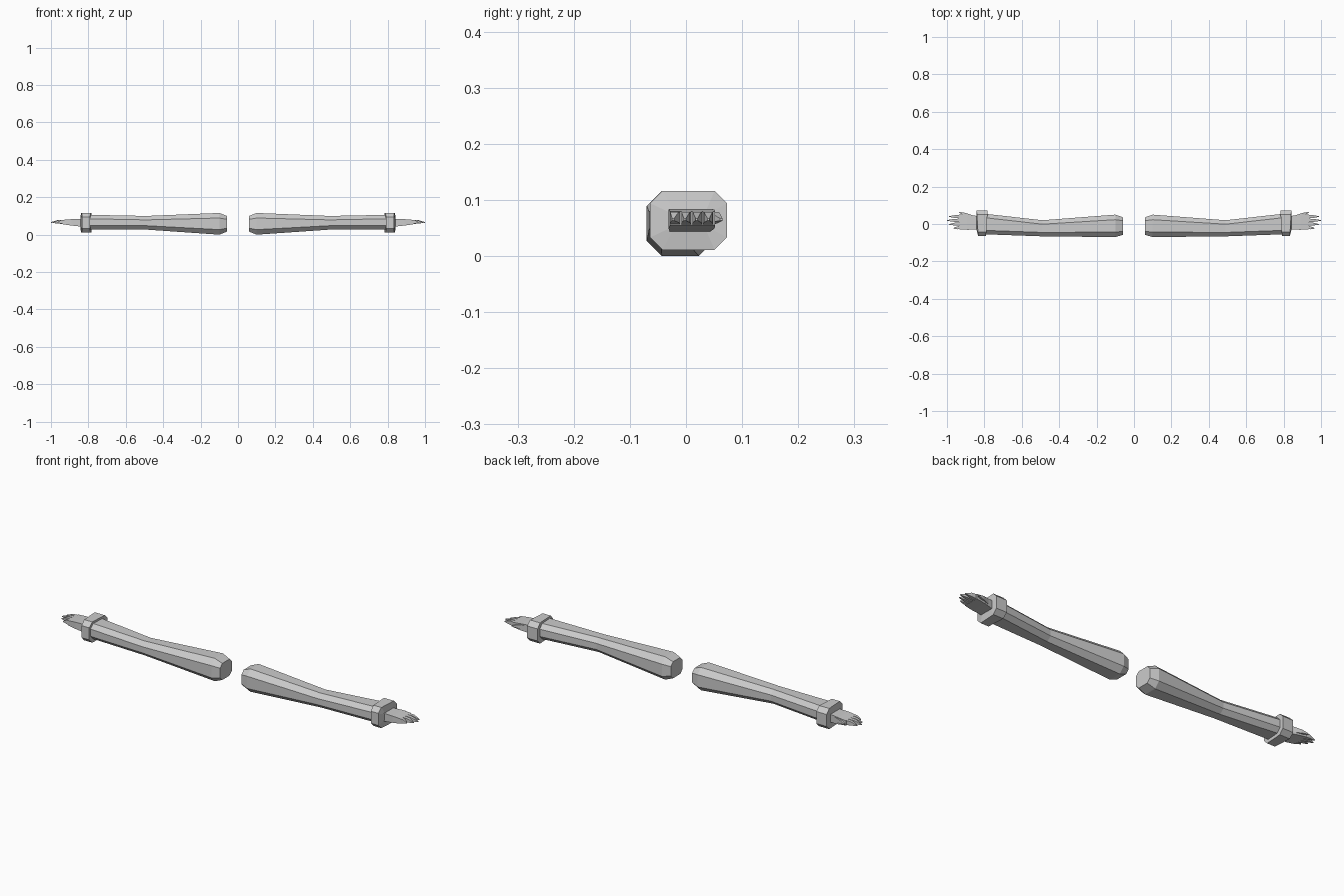
import bpy, bmesh

if "Cube" in bpy.data.objects:
    bpy.data.objects.remove(bpy.data.objects["Cube"])

GREY = (0.6, 0.6, 0.6, 1)
mat = bpy.data.materials.new("plain grey")
mat.use_nodes = True
mat.diffuse_color = GREY
mat.node_tree.nodes["Principled BSDF"].inputs["Base Color"].default_value = GREY


def octagon(x, y0, y1, z0, z1, c, slant=0.0):
    """Rectangle with cut corners, standing across the arm at x."""
    pts = [(y0 + c, z0), (y1 - c, z0), (y1, z0 + c), (y1, z1 - c),
           (y1 - c, z1), (y0 + c, z1), (y0, z1 - c), (y0, z0 + c)]
    return [(x + slant * y, y, z) for y, z in pts]


def quad(x, y, z, w, h):
    """Small rectangular section centred on y, z."""
    return [(x, y + a * w / 2, z + b * h / 2)
            for a, b in ((-1, -1), (1, -1), (1, 1), (-1, 1))]


def loft(bm, sections):
    """Join equal sections into a closed tube."""
    rings = [[bm.verts.new(p) for p in s] for s in sections]
    for a, b in zip(rings, rings[1:]):
        for i in range(len(a)):
            j = (i + 1) % len(a)
            bm.faces.new((a[i], a[j], b[j], b[i]))
    bm.faces.new(rings[0][::-1])
    bm.faces.new(rings[-1])


def make_part(name, side, tubes):
    bm = bmesh.new()
    for tube in tubes:
        loft(bm, tube)
    for v in bm.verts:
        v.co.x *= side
    bmesh.ops.recalc_face_normals(bm, faces=bm.faces)
    mesh = bpy.data.meshes.new(name)
    bm.to_mesh(mesh)
    bm.free()
    mesh.materials.append(mat)
    bpy.context.collection.objects.link(bpy.data.objects.new(name, mesh))


# Sleeve: blunt shoulder end, bent at the elbow, flaring to the wrist
sleeve = [octagon(0.06, -0.058, 0.036, 0.016, 0.1, 0.018),
          octagon(0.10, -0.07, 0.05, 0.0, 0.116, 0.027),
          octagon(0.49, -0.066, 0.02, 0.027, 0.1, 0.021),
          octagon(0.80, -0.055, 0.055, 0.027, 0.106, 0.021)]

# Cuff: slightly tilted band with a shallow end face
cuff = [octagon(0.787, -0.064, 0.073, 0.011, 0.116, 0.022, -0.06),
        octagon(0.837, -0.064, 0.073, 0.011, 0.116, 0.022, 0.06),
        octagon(0.842, -0.03, 0.043, 0.043, 0.084, 0.006)]

# Hand: flat palm, four pointed fingers and a short thumb
palm = [quad(0.83, 0.006, 0.063, 0.07, 0.042),
        quad(0.89, 0.01, 0.066, 0.082, 0.034),
        quad(0.935, 0.012, 0.067, 0.08, 0.024)]


def digit(x0, y0, x1, y1, width):
    mid = (x0 + x1) / 2
    return [quad(x0, y0, 0.067, width, 0.024),
            quad(mid, (y0 + y1) / 2, 0.069, width * 0.85, 0.019),
            quad(x1, y1, 0.065, width * 0.2, 0.004)]


fingers = [digit(0.925, -0.018 + 0.019 * i, tip, -0.023 + 0.021 * i, 0.018)
           for i, tip in enumerate((0.965, 0.988, 1.0, 0.99))]
thumb = digit(0.865, 0.036, 0.935, 0.063, 0.022)

for label, side in (("left", 1), ("right", -1)):
    make_part(label + "_sleeve", side, [sleeve])
    make_part(label + "_cuff", side, [cuff])
    make_part(label + "_hand", side, [palm, thumb] + fingers)
